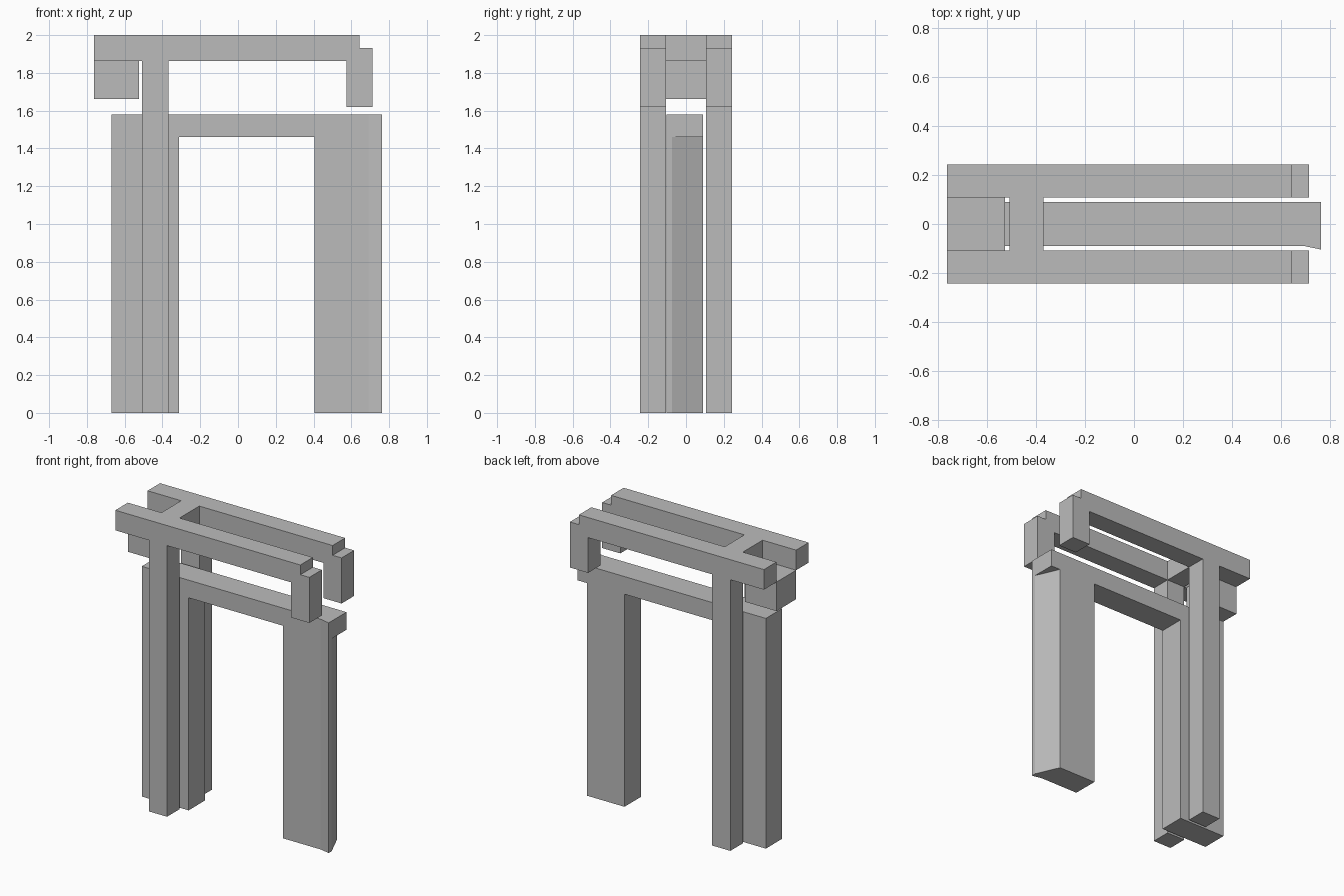
import bpy
import bmesh
from mathutils import Vector

cube = bpy.data.objects.get("Cube")
if cube:
    bpy.data.objects.remove(cube, do_unlink=True)

grey = bpy.data.materials.new("plain grey")
grey.use_nodes = True
colour = (0.5, 0.5, 0.5, 1)
grey.diffuse_color = colour
grey.node_tree.nodes["Principled BSDF"].inputs["Base Color"].default_value = colour


def prism(name, outline, axis, low, high):
    """Extrude a flat outline along the y or z axis, from low to high."""
    bm = bmesh.new()
    place = (lambda a, b: (a, low, b)) if axis == "y" else (lambda a, b: (a, b, low))
    face = bm.faces.new([bm.verts.new(place(a, b)) for a, b in outline])
    out = bmesh.ops.extrude_face_region(bm, geom=[face])
    step = high - low
    move = Vector((0, step, 0)) if axis == "y" else Vector((0, 0, step))
    bmesh.ops.translate(bm, vec=move,
                        verts=[g for g in out["geom"] if isinstance(g, bmesh.types.BMVert)])
    bmesh.ops.recalc_face_normals(bm, faces=bm.faces[:])
    mesh = bpy.data.meshes.new(name)
    bm.to_mesh(mesh)
    bm.free()
    mesh.materials.append(grey)
    obj = bpy.data.objects.new(name, mesh)
    bpy.context.collection.objects.link(obj)
    return obj


def rect(a0, a1, b0, b1):
    return [(a0, b0), (a1, b0), (a1, b1), (a0, b1)]


END = 0.762                       # half length
OUTER, INNER = 0.243, 0.107       # side frame faces
POST_L, POST_R = -0.507, -0.369
RAIL = 1.862                      # underside of the upper rails

# Two side frames: post, rail and stepped hook in one outline
frame = [(-END, RAIL), (POST_L, RAIL), (POST_L, 0), (POST_R, 0), (POST_R, RAIL),
         (0.574, RAIL), (0.574, 1.62), (0.712, 1.62), (0.712, 1.933),
         (0.644, 1.933), (0.644, 2), (-END, 2)]
prism("front_side_frame", frame, "y", -OUTER, -INNER)
prism("back_side_frame", frame, "y", INNER, OUTER)

# Crosspiece and hanging end block joining the side frames
prism("crosspiece", rect(POST_L, POST_R, RAIL, 2), "y", -INNER, INNER)
prism("end_block", rect(-END, -0.525, 1.663, RAIL), "y", -INNER, INNER)

# Inner gate: lintel and two legs, the left leg with an angled end
HALF = 0.089
FLARE = [(0.69, -HALF), (END, -0.104)]
LINTEL = 1.46
prism("inner_lintel", [(-0.669, -HALF), *FLARE, (END, HALF), (-0.669, HALF)],
      "z", LINTEL, 1.581)
prism("inner_right_leg", rect(-0.669, -0.313, -HALF, HALF), "z", 0, LINTEL)
prism("inner_left_leg", [(0.405, -HALF), *FLARE, (END, -0.073), (0.69, HALF), (0.405, HALF)],
      "z", 0, LINTEL)
